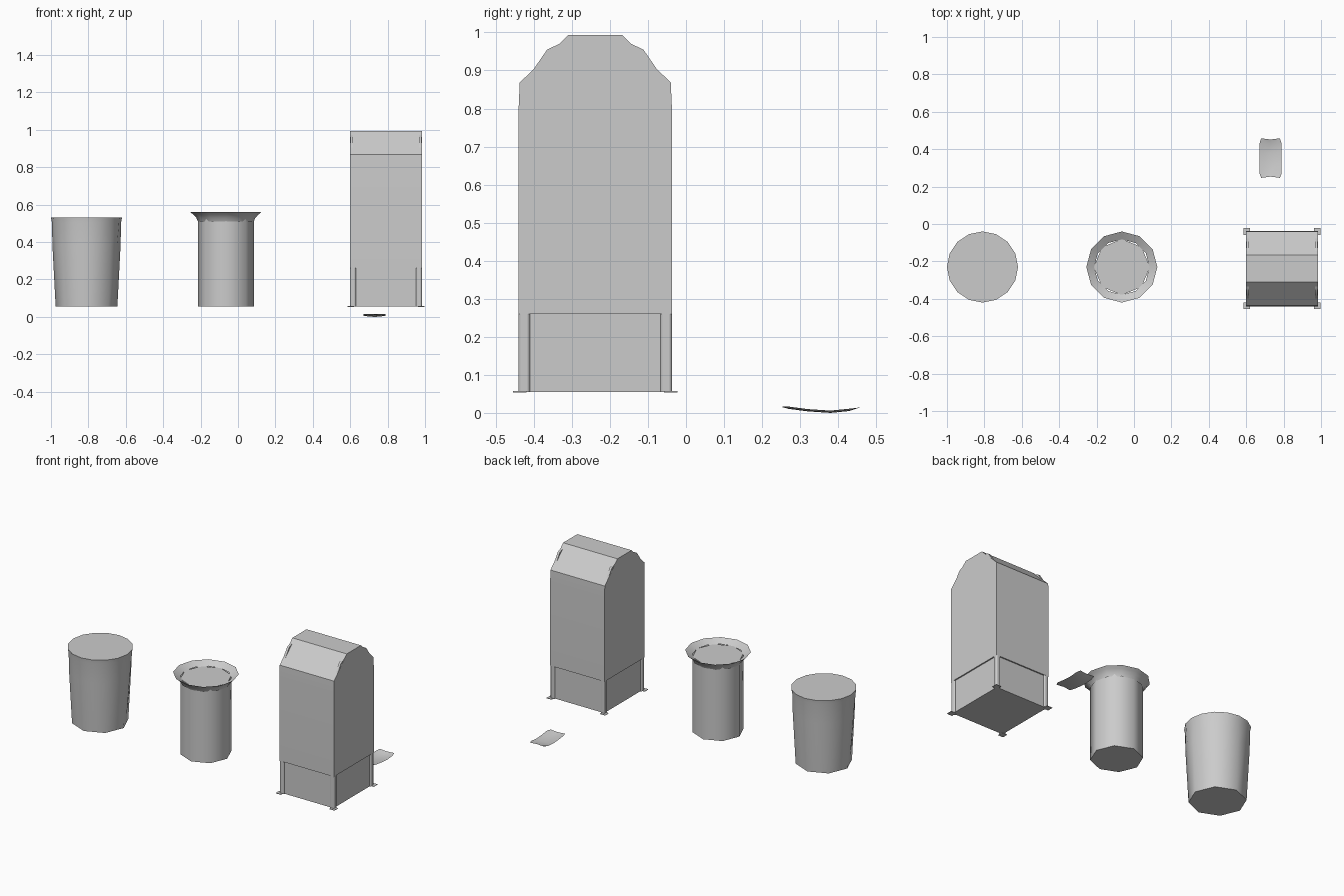
import bpy, bmesh, math

if "Cube" in bpy.data.objects:
    bpy.data.objects.remove(bpy.data.objects["Cube"])


def finish(name, bm, angle=35):
    bmesh.ops.recalc_face_normals(bm, faces=bm.faces)
    me = bpy.data.meshes.new(name)
    bm.to_mesh(me)
    bm.free()
    ob = bpy.data.objects.new(name, me)
    bpy.context.collection.objects.link(ob)
    bpy.ops.object.select_all(action='DESELECT')
    bpy.context.view_layer.objects.active = ob
    ob.select_set(True)
    bpy.ops.object.shade_smooth_by_angle(angle=math.radians(angle))
    return ob


def loft(name, cx, cy, sides, rings, cap=True, angle=50):
    """Rings of (z, radius at even corners, radius at odd corners)."""
    bm = bmesh.new()
    loops = []
    for z, ra, rb in rings:
        loop = []
        for i in range(sides):
            a = 2 * math.pi * i / sides
            r = rb if i % 2 else ra
            loop.append(bm.verts.new((cx + r * math.cos(a), cy + r * math.sin(a), z)))
        loops.append(loop)
    for lo, hi in zip(loops, loops[1:]):
        for i in range(sides):
            j = (i + 1) % sides
            bm.faces.new((lo[i], lo[j], hi[j], hi[i]))
    if cap:
        bm.faces.new(loops[0])
        bm.faces.new(loops[-1])
    return finish(name, bm, angle)


def prism(name, profile, x0, x1, angle=35):
    """Extrude a (y, z) outline along x."""
    bm = bmesh.new()
    face = bm.faces.new([bm.verts.new((x0, y, z)) for y, z in profile])
    ext = bmesh.ops.extrude_face_region(bm, geom=[face], use_keep_orig=True)
    for v in ext['geom']:
        if isinstance(v, bmesh.types.BMVert):
            v.co.x = x1
    return finish(name, bm, angle)


def box(name, x0, x1, y0, y1, z0, z1):
    return prism(name, [(y0, z0), (y1, z0), (y1, z1), (y0, z1)], x0, x1)


# tapered waste bin: eight-sided foot growing into a rounder rim
k = math.cos(math.pi / 8)
loft("tapered_bin", -0.81, -0.23, 16,
     [(0.055, 0.165, 0.165 * k), (0.38, 0.182, 0.177),
      (0.505, 0.185, 0.188), (0.53, 0.19, 0.19)])

# straight bin with a flared collar
loft("round_bin", -0.065, -0.23, 8, [(0.055, 0.15, 0.15), (0.535, 0.15, 0.15)])
loft("round_bin_collar", -0.065, -0.23, 12,
     [(0.51, 0.149, 0.149), (0.53, 0.158, 0.158), (0.547, 0.174, 0.174),
      (0.56, 0.19, 0.19), (0.535, 0.148, 0.148)], cap=False)

# drop box: main housing with sloping hatches front and back
X0, X1, Y0, Y1 = 0.60, 0.983, -0.44, -0.037
YC = (Y0 + Y1) / 2


def symmetric(half):
    return half + [(2 * YC - y, z) for y, z in reversed(half)]


prism("drop_box_housing",
      symmetric([(Y0, 0.26), (Y0, 0.80), (-0.437, 0.868), (-0.31, 0.993)]), X0, X1)

# arched end plates standing slightly proud of the hatches
arch = symmetric([(Y0, 0.79), (-0.42, 0.875), (-0.365, 0.955), (-0.285, 0.992)])
prism("drop_box_end_plate_left", arch, X0 + 0.001, X0 + 0.015)
prism("drop_box_end_plate_right", arch, X1 - 0.015, X1 - 0.001)

# recessed base, corner legs and foot flanges
box("drop_box_base", X0 + 0.008, X1 - 0.008, Y0 + 0.008, Y1 - 0.008, 0.055, 0.262)
L = 0.03
for sx, xc in (("left", X0 + L / 2), ("right", X1 - L / 2)):
    for sy, yc in (("front", Y0 + L / 2), ("back", Y1 - L / 2)):
        leg = box(f"drop_box_leg_{sx}_{sy}", xc - L / 2, xc + L / 2,
                  yc - L / 2, yc + L / 2, 0.055, 0.261)
        bm = bmesh.new()
        bm.from_mesh(leg.data)
        upright = [e for e in bm.edges
                   if abs(e.verts[0].co.z - e.verts[1].co.z) > 0.1]
        bmesh.ops.bevel(bm, geom=upright, offset=0.007, segments=2,
                        profile=0.5, affect='EDGES')
        bm.to_mesh(leg.data)
        bm.free()
        dx, dy = (-1 if sx == "left" else 1), (-1 if sy == "front" else 1)
        fx, fy = xc + dx * 0.012, yc + dy * 0.012
        box(f"drop_box_foot_{sx}_{sy}", fx - 0.018, fx + 0.018,
            fy - 0.018, fy + 0.018, 0.054, 0.057)

# curled scrap of paper on the ground
bm = bmesh.new()
spine = [(0.25, 0.016), (0.27, 0.0135), (0.32, 0.007), (0.38, 0.003),
         (0.43, 0.008), (0.455, 0.014)]
grid = []
for n, (y, z) in enumerate(spine):
    row = []
    for i in range(5):
        t = i / 2 - 1
        end = n in (0, len(spine) - 1)
        half = 0.050 if end else 0.059
        dip = 0.004 * math.cos(t * math.pi) if end else 0
        lift = 0.006 * (t * t - 0.5) if not end else 0
        row.append(bm.verts.new((0.73 + half * t, y + (-dip if n else dip) * 0.8,
                                 max(0, z + lift))))
    grid.append(row)
for a, b in zip(grid, grid[1:]):
    for i in range(4):
        bm.faces.new((a[i], a[i + 1], b[i + 1], b[i]))
finish("paper_scrap", bm, 60)
